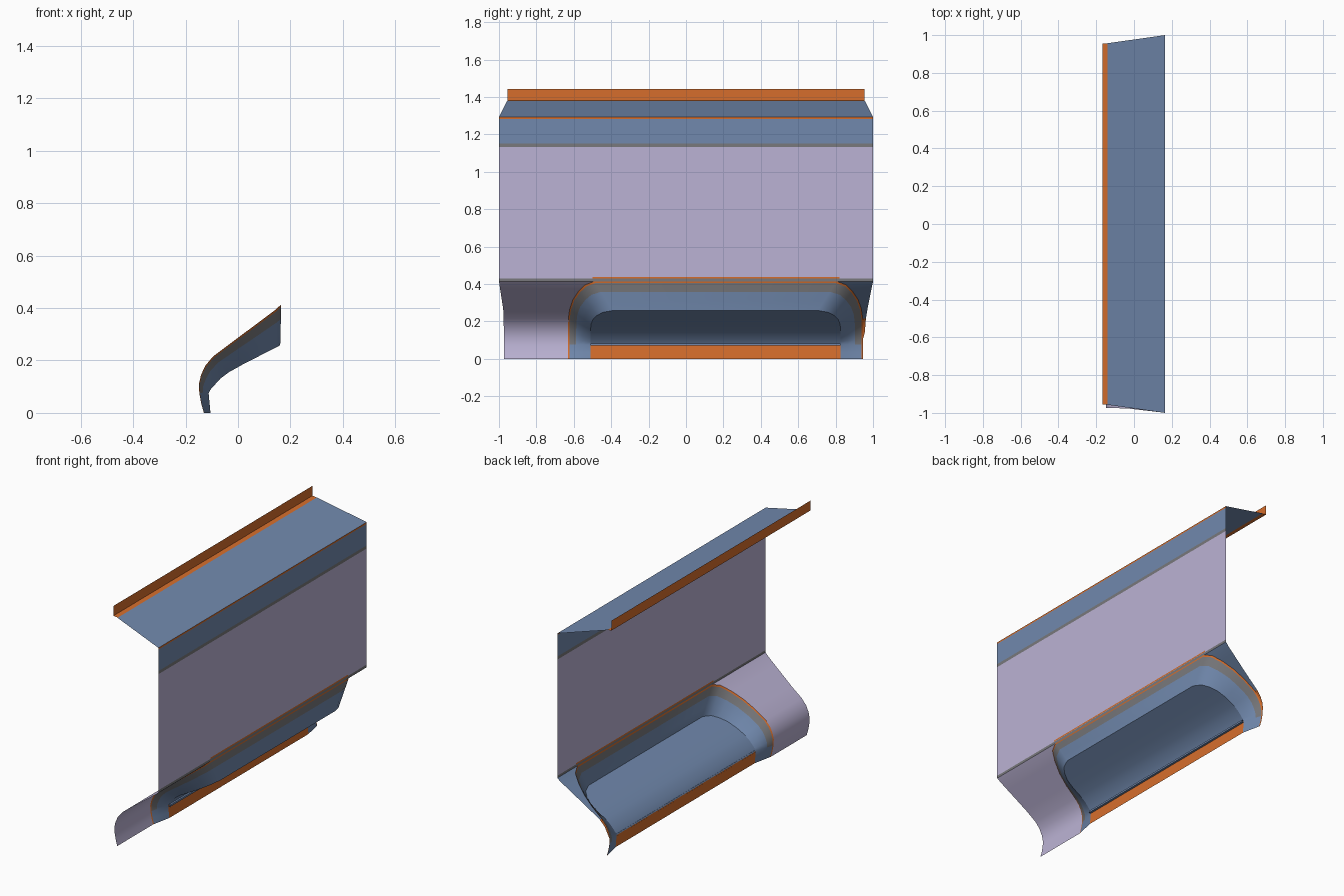
import bpy, math

if "Cube" in bpy.data.objects:
    bpy.data.objects.remove(bpy.data.objects["Cube"])


def material(name, rgb):
    m = bpy.data.materials.new(name)
    m.diffuse_color = (*rgb, 1)
    m.use_nodes = True
    m.node_tree.nodes["Principled BSDF"].inputs["Base Color"].default_value = m.diffuse_color
    return m


LAVENDER = material("lavender", (0.50, 0.45, 0.66))
BLUE = material("slate blue", (0.165, 0.25, 0.42))
GREY = material("grey", (0.19, 0.19, 0.20))
ORANGE = material("orange", (0.67, 0.155, 0.025))


def sheet(name, rows, mats, rule=None, smooth=False):
    """Skin a grid of points; rule(row, centre) picks the material slot."""
    n = len(rows[0])
    faces = [(i * n + j, i * n + j + 1, (i + 1) * n + j + 1, (i + 1) * n + j)
             for i in range(len(rows) - 1) for j in range(n - 1)]
    me = bpy.data.meshes.new(name)
    me.from_pydata([p for r in rows for p in r], [], faces)
    ob = bpy.data.objects.new(name, me)
    bpy.context.collection.objects.link(ob)
    for m in mats:
        me.materials.append(m)
    if rule:
        for p in me.polygons:
            p.material_index = rule(p.index // (n - 1), p.center)
    if smooth:
        bpy.ops.object.select_all(action='DESELECT')
        ob.select_set(True)
        bpy.context.view_layer.objects.active = ob
        bpy.ops.object.shade_smooth_by_angle(angle=math.radians(35))
    return ob


def interp(table, z):
    """Piecewise linear lookup in (z, value) pairs."""
    if z <= table[0][0]:
        return table[0][1]
    for (z0, a), (z1, b) in zip(table, table[1:]):
        if z <= z1:
            return a + (b - a) * (z - z0) / (z1 - z0)
    return table[-1][1]


def strip(name, profile, mats, rule=None):
    """Long sheet from (x, z, half width) points."""
    return sheet(name, [[(x, -w, z), (x, w, z)] for x, z, w in profile], mats, rule)


X = 0.165
# Upright wall: grey seam, lavender, grey seam, blue, orange edge
wall_mats = [GREY, LAVENDER, GREY, BLUE, ORANGE]
strip("upright_wall", [(X, z, 1) for z in (0.412, 0.428, 1.133, 1.152, 1.283, 1.293)],
      wall_mats, lambda row, c: row)

# Sloping roof and its upturned flange
strip("roof_panel", [(X, 1.293, 1), (-0.14, 1.378, 0.957)], [BLUE])
strip("roof_flange", [(-0.14, 1.378, 0.955), (-0.168, 1.382, 0.955), (-0.168, 1.442, 0.955)],
      [ORANGE])

# Side profiles as (z, x): outer skin and recessed floor
OUTER = [(0, -0.13), (0.035, -0.14), (0.07, -0.147), (0.10, -0.15), (0.13, -0.147),
         (0.16, -0.135), (0.185, -0.122), (0.21, -0.102), (0.41, X)]
INNER = [(0, -0.105), (0.075, -0.112), (0.09, -0.104), (0.13, -0.068),
         (0.155, -0.035), (0.178, 0.005), (0.258, X - 0.004)]

# Left half of the pocket opening and of the floor outline, as (y, z)
RIM = [(-0.63, 0), (-0.63, 0.035), (-0.63, 0.075), (-0.63, 0.11), (-0.63, 0.145), (-0.63, 0.18),
       (-0.629, 0.215), (-0.622, 0.265), (-0.605, 0.315), (-0.575, 0.36),
       (-0.54, 0.395), (-0.49, 0.414)]
FLOOR = [(-0.51, 0), (-0.51, 0.035), (-0.51, 0.075), (-0.51, 0.09), (-0.51, 0.11), (-0.51, 0.13),
         (-0.51, 0.155), (-0.508, 0.185), (-0.497, 0.212), (-0.475, 0.232),
         (-0.445, 0.248), (-0.39, 0.258)]
CENTRE = 0.158


def mirror_y(y):
    return 2 * CENTRE - y


def loop(half, profile):
    left = [(interp(profile, z), y, z) for y, z in half]
    return left + [(x, mirror_y(y), z) for x, y, z in reversed(left)]


# Pocket wall: orange rim, grey band, blue slope
rim, base = loop(RIM, OUTER), loop(FLOOR, INNER)
bands = [[tuple(a + (b - a) * t for a, b in zip(p, q)) for p, q in zip(rim, base)]
         for t in (0, 0.06, 0.36, 0.68, 1)]


def band_rule(row, c):
    if row == 0:
        return 0
    return 1 if row == 1 and c.z > 0.09 else 2


sheet("pocket_wall", bands, [ORANGE, GREY, BLUE], band_rule, True)

# Pocket floor, above the orange sill
floor_rows = [[(interp(INNER, z), y, z), (interp(INNER, z), mirror_y(y), z)] for y, z in FLOOR]
sheet("pocket_floor", floor_rows[2:], [BLUE], None, True)
sheet("pocket_sill", floor_rows[:3], [ORANGE])

# Small lip between floor and sill
lip = [(-0.112, 0.07), (-0.098, 0.07), (-0.098, 0.081), (-0.110, 0.081)]
sheet("sill_lip", [[(x, -0.51, z), (x, mirror_y(-0.51), z)] for x, z in lip], [BLUE])

# Curved lower skin on both sides of the pocket
LEFT_END = [(0, -0.973), (0.25, -0.975), (0.414, -1)]
RIGHT_END = [(0, 0.947), (0.11, 0.948), (0.145, 0.957), (0.2, 0.96), (0.25, 0.967), (0.414, 1)]
sheet("lower_skin_long",
      [[(interp(OUTER, z), interp(LEFT_END, z), z), (interp(OUTER, z), y, z)] for y, z in RIM],
      [LAVENDER], None, True)
sheet("lower_skin_short",
      [[(interp(OUTER, z), mirror_y(y), z), (interp(OUTER, z), interp(RIGHT_END, z), z)]
       for y, z in RIM[3:]],
      [BLUE, ORANGE], lambda row, c: 1 if c.z < 0.2 else 0, True)

# Thin orange seam over the pocket
for side, x in (("inner", X + 0.001), ("outer", X - 0.001)):
    sheet("pocket_seam_" + side, [[(x, -0.5, z), (x, 0.82, z)] for z in (0.428, 0.436)], [ORANGE])
